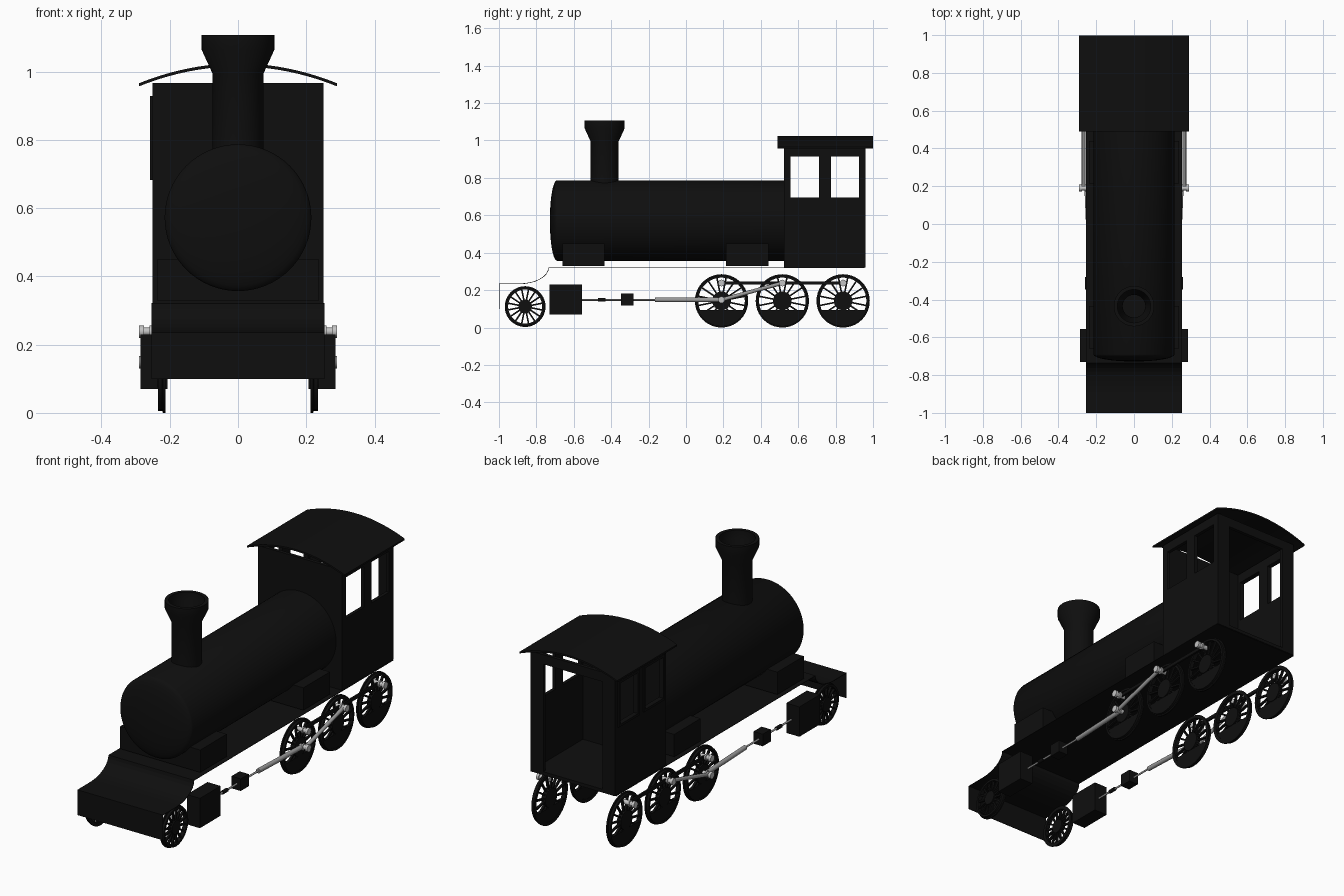
import bpy, bmesh, math
from mathutils import Vector, Matrix

if "Cube" in bpy.data.objects:
    bpy.data.objects.remove(bpy.data.objects["Cube"])


def material(name, rgb):
    m = bpy.data.materials.new(name)
    m.diffuse_color = (*rgb, 1)
    m.use_nodes = True
    m.node_tree.nodes["Principled BSDF"].inputs["Base Color"].default_value = m.diffuse_color
    return m


BLACK = material("black paint", (0.0045, 0.0045, 0.0045))
STEEL = material("rod steel", (0.32, 0.32, 0.32))
BRIGHT = material("bright pin steel", (0.55, 0.55, 0.55))


def finish(name, bm, mat, smooth=False):
    bmesh.ops.recalc_face_normals(bm, faces=bm.faces)
    me = bpy.data.meshes.new(name)
    bm.to_mesh(me)
    bm.free()
    me.materials.append(mat)
    ob = bpy.data.objects.new(name, me)
    bpy.context.collection.objects.link(ob)
    if smooth:
        bpy.context.view_layer.objects.active = ob
        ob.select_set(True)
        bpy.ops.object.shade_smooth_by_angle(angle=math.radians(35))
        ob.select_set(False)
    return ob


def add_box(bm, x0, x1, y0, y1, z0, z1):
    m = Matrix.Translation(((x0 + x1) / 2, (y0 + y1) / 2, (z0 + z1) / 2))
    bmesh.ops.create_cube(bm, size=1, matrix=m @ Matrix.Diagonal((abs(x1 - x0), y1 - y0, z1 - z0, 1)))


def box(name, *ext, mat=BLACK):
    bm = bmesh.new()
    add_box(bm, *ext)
    return finish(name, bm, mat)


def add_lathe(bm, profile, place, n=40, closed=False):
    """Spin (radius, height) points about local z, then place the result."""
    rings = []
    for r, h in profile:
        if r == 0:
            rings.append([bm.verts.new(place @ Vector((0, 0, h)))] * n)
        else:
            rings.append([bm.verts.new(place @ Vector((r * math.cos(2 * math.pi * i / n),
                         r * math.sin(2 * math.pi * i / n), h))) for i in range(n)])
    for a, b in zip(rings, rings[1:] + rings[:1] if closed else rings[1:]):
        for i in range(n):
            j = (i + 1) % n
            bm.faces.new(list(dict.fromkeys((a[i], a[j], b[j], b[i]))))


def add_rod(bm, p, q, r, n=12):
    p, q = Vector(p), Vector(q)
    place = Matrix.Translation(p) @ (q - p).to_track_quat('Z', 'Y').to_matrix().to_4x4()
    h = (q - p).length
    add_lathe(bm, [(0, 0), (r, 0), (r, h), (0, h)], place, n)


def add_prism(bm, outline, x0, x1):
    """Extrude a (y, z) outline along x."""
    a = [bm.verts.new((x0, y, z)) for y, z in outline]
    b = [bm.verts.new((x1, y, z)) for y, z in outline]
    bm.faces.new(a)
    bm.faces.new(b)
    for i in range(len(a)):
        j = (i + 1) % len(a)
        bm.faces.new((a[i], a[j], b[j], b[i]))


# Boiler with a bulged front
bm = bmesh.new()
bulge = [(0.215 * math.sin(t * math.pi / 16), 0.69 + 0.038 * math.cos(t * math.pi / 16)) for t in range(1, 9)]
add_lathe(bm, [(0, -0.53), (0.215, -0.53)] + bulge[::-1] + [(0, 0.728)],
          Matrix.Translation((0, 0, 0.572)) @ Matrix.Rotation(math.pi / 2, 4, 'X'), 64)
finish("boiler", bm, BLACK, True)

# Chimney with flared, hollow top
bm = bmesh.new()
add_lathe(bm, [(0.075, 0.74), (0.075, 0.995), (0.107, 1.065), (0.107, 1.108), (0.088, 1.108),
               (0.088, 1.065), (0.06, 0.995), (0.06, 0.85), (0, 0.85)],
          Matrix.Translation((0, -0.435, 0)), 40)
finish("chimney", bm, BLACK, True)

# Saddles under the boiler
box("front_saddle", -0.238, 0.238, -0.66, -0.435, 0.33, 0.45)
box("rear_saddle", -0.238, 0.238, 0.215, 0.44, 0.33, 0.45)

# Thin footplate sweeping down to the front beam
sweep = [(-0.999, 0.1), (-0.999, 0.234), (-0.92, 0.234)]
for i in range(9):
    t = i / 8
    sweep.append((-0.89 + 0.155 * math.sin(t * math.pi / 2), 0.32 - 0.086 * math.cos(t * math.pi / 2)))
sweep.append((0.955, 0.32))
bm = bmesh.new()
lines = [[bm.verts.new((x, y, z)) for y, z in sweep] for x in (-0.254, 0.254)]
for i in range(len(sweep) - 1):
    bm.faces.new((lines[0][i], lines[1][i], lines[1][i + 1], lines[0][i + 1]))
plate = finish("footplate", bm, BLACK)
mod = plate.modifiers.new("thickness", 'SOLIDIFY')
mod.thickness = 0.003
mod.offset = 0

# Cab: hollow shell with side windows and a rear doorway
WINDOWS = ((0.56, 0.71), (0.775, 0.925))
cab = box("cab", -0.25, 0.25, 0.525, 0.96, 0.32, 0.966)
cutters = [box("cab_inside_cutter", -0.232, 0.232, 0.543, 0.942, 0.338, 1.1),
           box("doorway_cutter", -0.175, 0.175, 0.9, 1.1, 0.338, 0.915)]
for y0, y1 in WINDOWS:
    cutters.append(box("window_cutter", -0.4, 0.4, y0, y1, 0.695, 0.915))
for c in cutters:
    c.hide_render = True
    c.display_type = 'WIRE'
    mod = cab.modifiers.new("cut", 'BOOLEAN')
    mod.operation = 'DIFFERENCE'
    mod.solver = 'EXACT'
    mod.object = c

# Raised frames round the left windows
for y0, y1 in WINDOWS:
    bm = bmesh.new()
    for ext in ((y0 - 0.013, y0, 0.682, 0.928), (y1, y1 + 0.013, 0.682, 0.928),
                (y0, y1, 0.682, 0.695), (y0, y1, 0.915, 0.928)):
        add_box(bm, -0.258, -0.249, *ext)
    finish("window_frame", bm, BLACK)

# Arched roof
bm = bmesh.new()
arc = [(-0.29 + 0.58 * i / 20) for i in range(21)]
top = [(x, 1.024 - 0.058 * (x / 0.29) ** 2) for x in arc]
outline = top + [(x, z - 0.009) for x, z in reversed(top)]
ends = [[bm.verts.new((x, y, z)) for x, z in outline] for y in (0.49, 0.999)]
for e in ends:
    bm.faces.new(e)
for i in range(len(outline)):
    j = (i + 1) % len(outline)
    bm.faces.new((ends[0][i], ends[0][j], ends[1][j], ends[1][i]))
finish("roof", bm, BLACK, True)


def wheel(name, r, hub, spokes, weight):
    """Spoked wheel on the x axis, flange on the inner side."""
    bm = bmesh.new()
    place = Matrix.Rotation(math.pi / 2, 4, 'Y')
    rim = r - 0.018
    add_lathe(bm, [(rim, -0.011), (r, -0.011), (r, -0.004), (r - 0.006, -0.002),
                   (r - 0.006, 0.011), (rim, 0.011)], place, 40, True)
    add_lathe(bm, [(0, -0.012), (hub, -0.012), (hub, 0.012), (0, 0.012)], place, 24)
    for i in range(spokes):
        a = 2 * math.pi * (i + 0.5) / spokes
        d, n = Vector((math.cos(a), math.sin(a))), Vector((-math.sin(a), math.cos(a))) * 0.0042
        add_prism(bm, [d * hub * 0.9 - n, d * (rim + 0.003) - n, d * (rim + 0.003) + n, d * hub * 0.9 + n],
                  -0.006, 0.006)
    if weight:
        a0 = math.acos(0.052 / r)
        arcp = [-math.pi / 2 - a0 + 2 * a0 * i / 14 for i in range(15)]
        add_prism(bm, [((r - 0.008) * math.cos(a), (r - 0.008) * math.sin(a)) for a in arcp], -0.009, 0.009)
    return finish(name, bm, BLACK, True)


# Wheels on both sides
AXLES = (0.19, 0.515, 0.84)
for name, r, hub, weight, spots in (("driving_wheel", 0.1425, 0.05, True, AXLES),
                                    ("leading_wheel", 0.109, 0.037, False, (-0.86,))):
    first = wheel(name, r, hub, 16, weight)
    for y in spots:
        for s in (1, -1):
            ob = first if (y == spots[0] and s == 1) else first.copy()
            if ob is not first:
                bpy.context.collection.objects.link(ob)
            ob.location = (s * 0.224, y, r + 0.003 * (not weight))
            ob.rotation_euler.z = 0 if s == 1 else math.pi

# Cylinders, crossheads and rods on both sides
for s, side in ((1, "right"), (-1, "left")):
    def bx(x0, x1, *ext):
        return (min(s * x0, s * x1), max(s * x0, s * x1), *ext)
    box(side + "_cylinder", *bx(0.207, 0.285, -0.73, -0.555, 0.07, 0.23))
    box(side + "_crosshead", *bx(0.205, 0.26, -0.348, -0.28, 0.117, 0.182))
    box(side + "_coupling_rod", *bx(0.242, 0.252, 0.19, 0.84, 0.229, 0.247))
    xr, xm = s * 0.235, s * 0.267
    bm = bmesh.new()
    add_rod(bm, (xr, -0.47, 0.148), (xr, -0.43, 0.148), 0.01)
    finish(side + "_rod_gland", bm, BLACK, True)
    bm = bmesh.new()
    add_rod(bm, (xr, -0.56, 0.148), (xr, -0.165, 0.148), 0.005)
    add_rod(bm, (xr, -0.165, 0.148), (s * 0.25, 0.19, 0.148), 0.0125)
    finish(side + "_piston_rod", bm, STEEL, True)
    bm = bmesh.new()
    add_rod(bm, (xm, 0.19, 0.148), (xm, 0.515, 0.238), 0.01)
    finish(side + "_main_rod", bm, STEEL, True)
    # Crank pins with wider caps
    bm = bmesh.new()
    for y, z in [(a, 0.238) for a in AXLES] + [(0.19, 0.148)]:
        add_rod(bm, (s * 0.22, y, z), (s * 0.285, y, z), 0.012)
        for x0, x1 in ((0.252, 0.26), (0.276, 0.29)):
            add_rod(bm, (s * x0, y, z), (s * x1, y, z), 0.018)
    finish(side + "_crank_pins", bm, BRIGHT, True)
